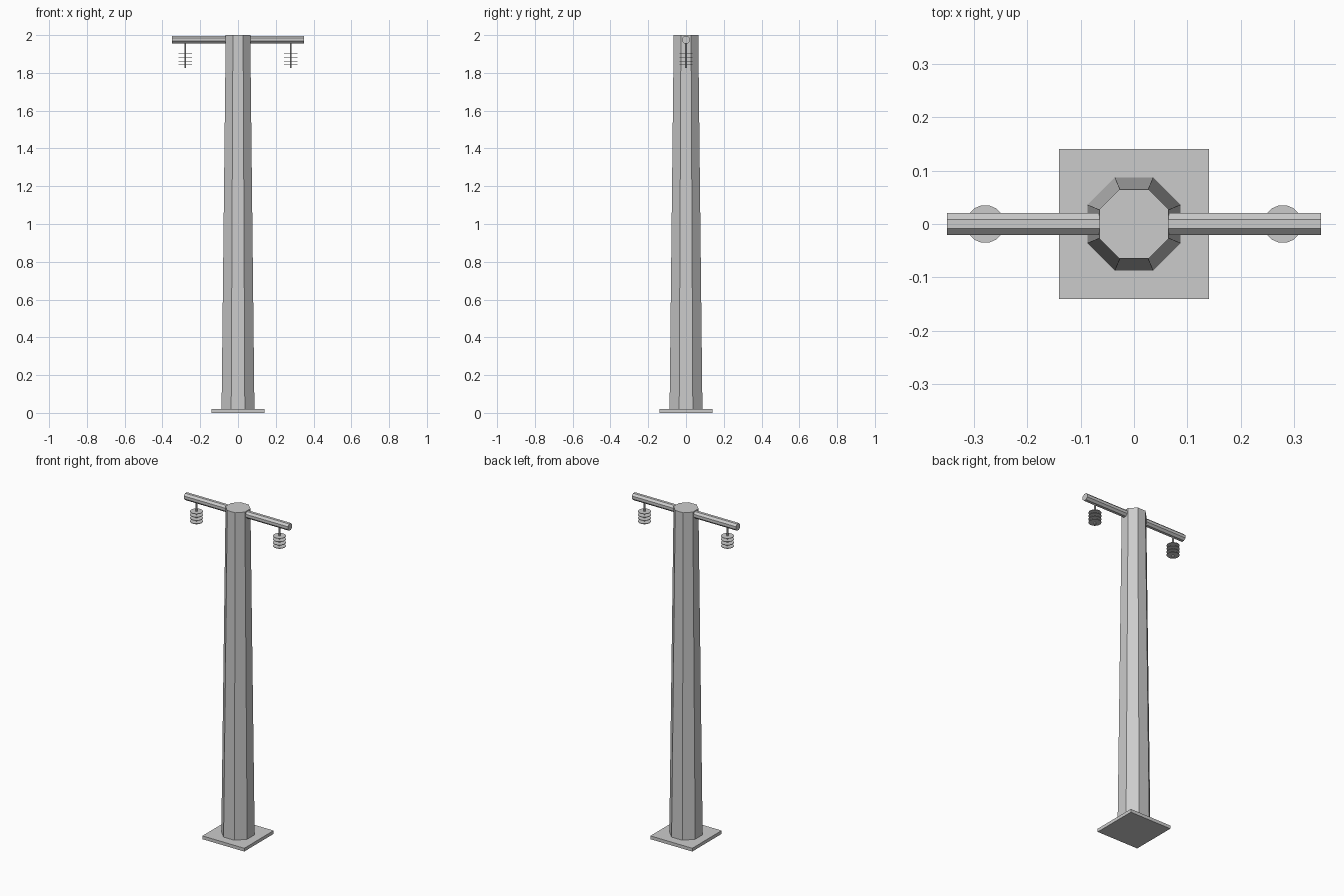
import bpy
from math import pi, cos

if "Cube" in bpy.data.objects:
    bpy.data.objects.remove(bpy.data.objects["Cube"])


def prism(name, sides, apothem1, apothem2, depth, loc, rot=(0, 0, 0)):
    # n-gon prism/frustum with flat sides facing the axes
    k = cos(pi / sides)
    bpy.ops.mesh.primitive_cone_add(vertices=sides, radius1=apothem1 / k, radius2=apothem2 / k,
                                    depth=depth, location=(0, 0, 0), rotation=(0, 0, pi / sides))
    ob = bpy.context.object
    bpy.ops.object.transform_apply(location=False, rotation=True, scale=False)
    ob.name = name
    ob.rotation_euler = rot
    ob.location = loc
    return ob


# square foot plate
prism("base_plate", 4, 0.141, 0.141, 0.02, (0, 0, 0.01))

# tapered octagonal pole
prism("pole", 8, 0.087, 0.065, 1.98, (0, 0, 1.01))

# octagonal crossarm through the top of the pole
prism("crossarm", 8, 0.0205, 0.0205, 0.70, (0, 0, 1.976), (0, pi / 2, 0))

# hanging insulators: thin rod with four discs on each side
for side, x in (("left", -0.279), ("right", 0.279)):
    prism(f"insulator_rod_{side}", 8, 0.005, 0.005, 0.14, (x, 0, 1.895))
    for i in range(4):
        prism(f"insulator_disc_{side}_{i + 1}", 16, 0.035, 0.035, 0.003,
              (x, 0, 1.842 + 0.02 * i))
